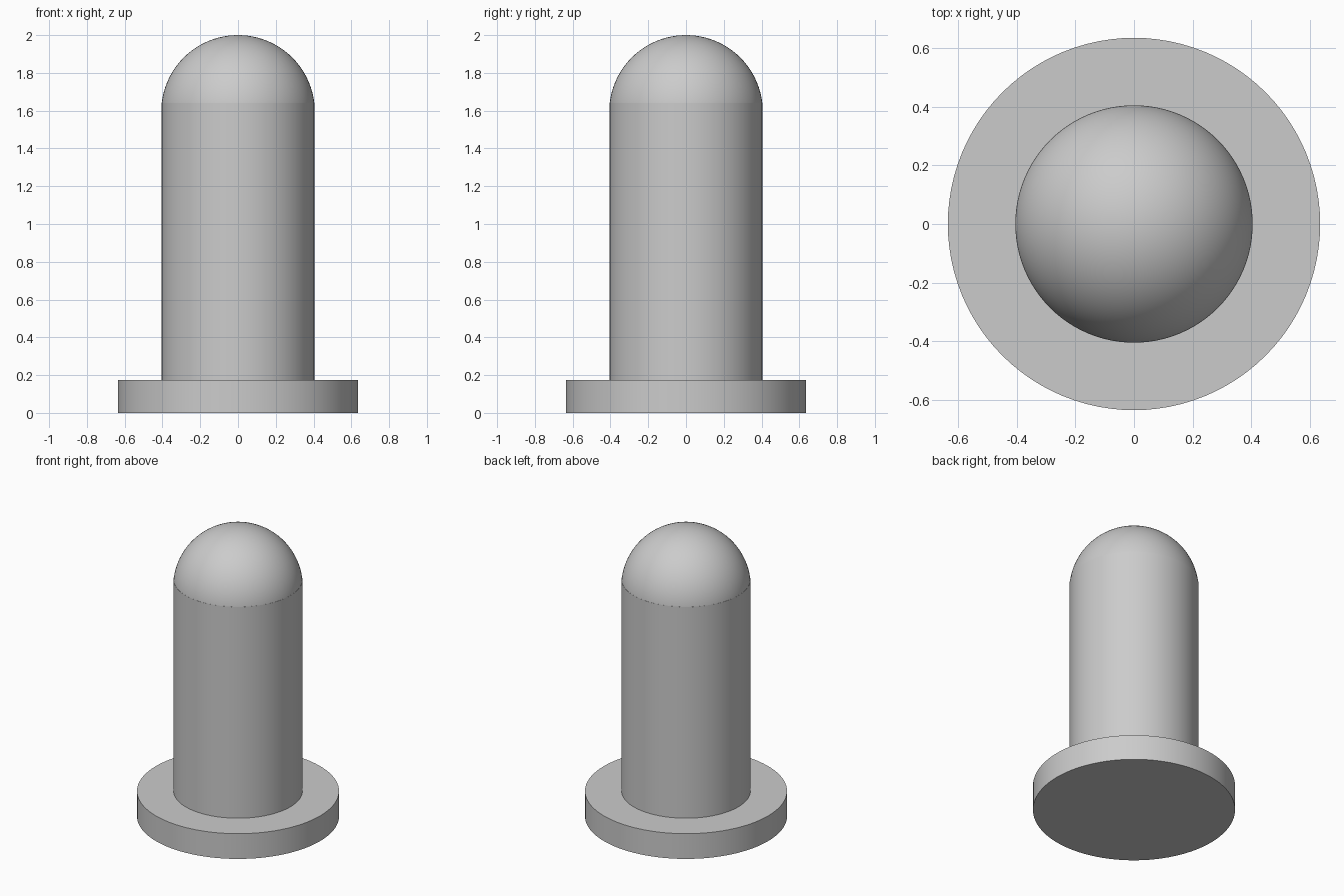
import bpy, bmesh, math

cube = bpy.data.objects.get("Cube")
if cube:
    bpy.data.objects.remove(cube, do_unlink=True)

SEGMENTS = 96

grey = bpy.data.materials.new("plain_grey")
grey.use_nodes = True
grey.diffuse_color = (0.6, 0.6, 0.6, 1)
grey.node_tree.nodes["Principled BSDF"].inputs["Base Color"].default_value = grey.diffuse_color


def finish(obj, name):
    """Name, colour and smooth a part, keeping its rims sharp."""
    obj.name = obj.data.name = name
    obj.data.materials.append(grey)
    bpy.ops.object.shade_smooth_by_angle(angle=math.radians(30))


def disc(name, radius, bottom, top):
    bpy.ops.mesh.primitive_cylinder_add(
        vertices=SEGMENTS, radius=radius, depth=top - bottom,
        location=(0, 0, (bottom + top) / 2))
    finish(bpy.context.object, name)


# Flange and shaft
disc("base_flange", 0.635, 0, 0.175)
disc("shaft", 0.405, 0.175, 1.64)

# Rounded tip: a sphere cut off where it meets the shaft
tip_radius = 0.407
bpy.ops.mesh.primitive_uv_sphere_add(
    segments=SEGMENTS, ring_count=48, radius=tip_radius,
    location=(0, 0, 2 - tip_radius))
tip = bpy.context.object
bm = bmesh.new()
bm.from_mesh(tip.data)
bmesh.ops.bisect_plane(
    bm, geom=bm.verts[:] + bm.edges[:] + bm.faces[:],
    plane_co=(0, 0, 1.64 - tip.location.z), plane_no=(0, 0, 1), clear_inner=True)
bm.to_mesh(tip.data)
bm.free()
finish(tip, "domed_tip")
